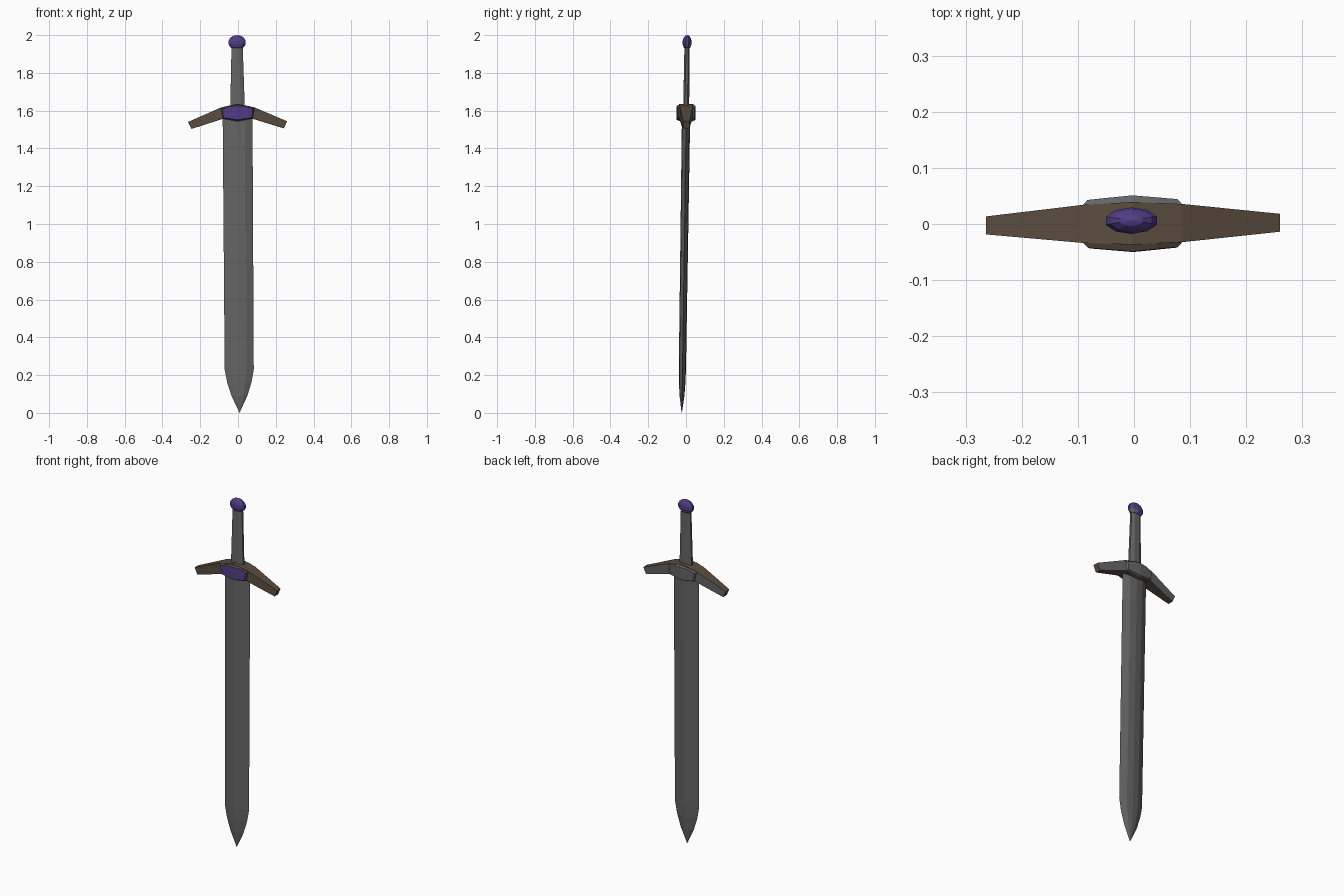
import bpy, bmesh, math
from mathutils import Matrix, Vector

cube = bpy.data.objects.get("Cube")
if cube:
    bpy.data.objects.remove(cube, do_unlink=True)


def material(name, rgb):
    m = bpy.data.materials.new(name)
    m.use_nodes = True
    m.diffuse_color = (*rgb, 1)
    m.node_tree.nodes["Principled BSDF"].inputs["Base Color"].default_value = (*rgb, 1)
    return m


STEEL = material("dark steel", (0.13, 0.13, 0.13))
BROWN = material("dark brown", (0.105, 0.074, 0.05))
PURPLE = material("deep purple", (0.085, 0.045, 0.24))

# The whole sword leans very slightly
LEAN = (Matrix.Translation((0.0015, -0.008, 1)) @ Matrix.Rotation(-0.0145, 4, "X")
        @ Matrix.Rotation(-0.0065, 4, "Y") @ Matrix.Rotation(0.009, 4, "Z")
        @ Matrix.Translation((0, 0, -1)))


def finish(bm, name, mats, rule=None):
    """Turn a bmesh into an object, colouring faces by an optional rule."""
    bmesh.ops.remove_doubles(bm, verts=bm.verts, dist=0.0001)
    bmesh.ops.recalc_face_normals(bm, faces=bm.faces)
    bm.normal_update()
    if rule:
        for f in bm.faces:
            f.material_index = rule(f.normal, f.calc_center_median())
    bm.transform(LEAN)
    mesh = bpy.data.meshes.new(name)
    bm.to_mesh(mesh)
    bm.free()
    for m in mats:
        mesh.materials.append(m)
    ob = bpy.data.objects.new(name, mesh)
    bpy.context.collection.objects.link(ob)
    return ob


def loft(rings, bm=None, start_cap=True):
    """Skin a row of closed rings and cap the ends."""
    bm = bm or bmesh.new()
    rows = [[bm.verts.new(p) for p in ring] for ring in rings]
    for a, b in zip(rows, rows[1:]):
        for i in range(len(a)):
            j = (i + 1) % len(a)
            bm.faces.new((a[i], a[j], b[j], b[i]))
    if start_cap:
        bm.faces.new(rows[0])
    bm.faces.new(rows[-1])
    return bm


# Blade: flattened diamond with a shallow central ridge, curving to a point
def blade_ring(z, w, t):
    half = [(1, 0), (0.5, 0.8), (0, 1), (-0.5, 0.8)]
    return [(s * x * w, s * y * t, z) for s in (1, -1) for x, y in half]


blade = loft([blade_ring(*r) for r in (
    (1.6, 0.079, 0.022), (0.23, 0.077, 0.019), (0.16, 0.064, 0.017),
    (0.09, 0.042, 0.013), (0.002, 0.001, 0.001))])
finish(blade, "blade", [STEEL])


# Grip: tapered eight-sided oval
def oval(z, w, t):
    return [(w * math.cos(a), t * math.sin(a), z)
            for a in (math.pi / 8 + k * math.pi / 4 for k in range(8))]


finish(loft([oval(1.6, 0.042, 0.017), oval(1.945, 0.032, 0.015)]), "grip", [STEEL])

# Pommel: flattened faceted ball
ball = bmesh.new()
bmesh.ops.create_uvsphere(ball, u_segments=10, v_segments=7, radius=1)
bmesh.ops.scale(ball, verts=ball.verts, vec=(0.049, 0.024, 0.039))
bmesh.ops.translate(ball, verts=ball.verts, vec=(0, 0, 1.961))
finish(ball, "pommel", [PURPLE, STEEL],
       lambda n, c: int(c.z < 1.955 and c.x > 0.01 and c.y > 0))

# Crossguard: four-sided bar with drooping arms, steel on the back
half_bar = [(0.262, 0.245, 0.016, 1.505, 1.542), (0.088, 0.08, 0.034, 1.557, 1.617)]
sections = ([(-a, -b, y, lo, hi) for a, b, y, lo, hi in half_bar]
            + [(0, 0, 0.038, 1.545, 1.636)] + half_bar[::-1])
bar = loft([[(xt, -y, hi), (xt, y, hi), (xb, y, lo), (xb, -y, lo)]
            for xt, xb, y, lo, hi in sections])
finish(bar, "crossguard", [BROWN, STEEL], lambda n, c: int(n.y > 0.6))

# Raised centre plates: a bevelled rim around a bent panel
rim = [(-0.092, 1.615), (-0.04, 1.627), (0, 1.636), (0.04, 1.627),
       (0.092, 1.615), (0.08, 1.557), (0, 1.543), (-0.08, 1.557)]
panel = [(-0.08, 1.608), (-0.042, 1.622), (0, 1.624), (0.042, 1.622),
         (0.08, 1.608), (0.075, 1.563), (0, 1.551), (-0.075, 1.563)]


def plate(name, side, mats):
    base = [(x, side * 0.03, z) for x, z in rim]
    face = [Vector((x, side * (0.05 - 0.09 * abs(x)), z)) for x, z in panel]
    bm = loft([base, face])
    cap = [f for f in bm.faces if len(f.verts) == 8 and abs(f.calc_center_median().y) > 0.035]
    ends = [min((v for v in cap[0].verts), key=lambda v: abs(v.co.x) + s * v.co.z)
            for s in (1, -1)]
    bmesh.ops.connect_vert_pair(bm, verts=ends)
    finish(bm, name, mats, lambda n, c: int(abs(c.y) > 0.0425 and abs(n.y) > 0.9))


plate("front_plate", -1, [BROWN, PURPLE])
plate("back_plate", 1, [STEEL, STEEL])
